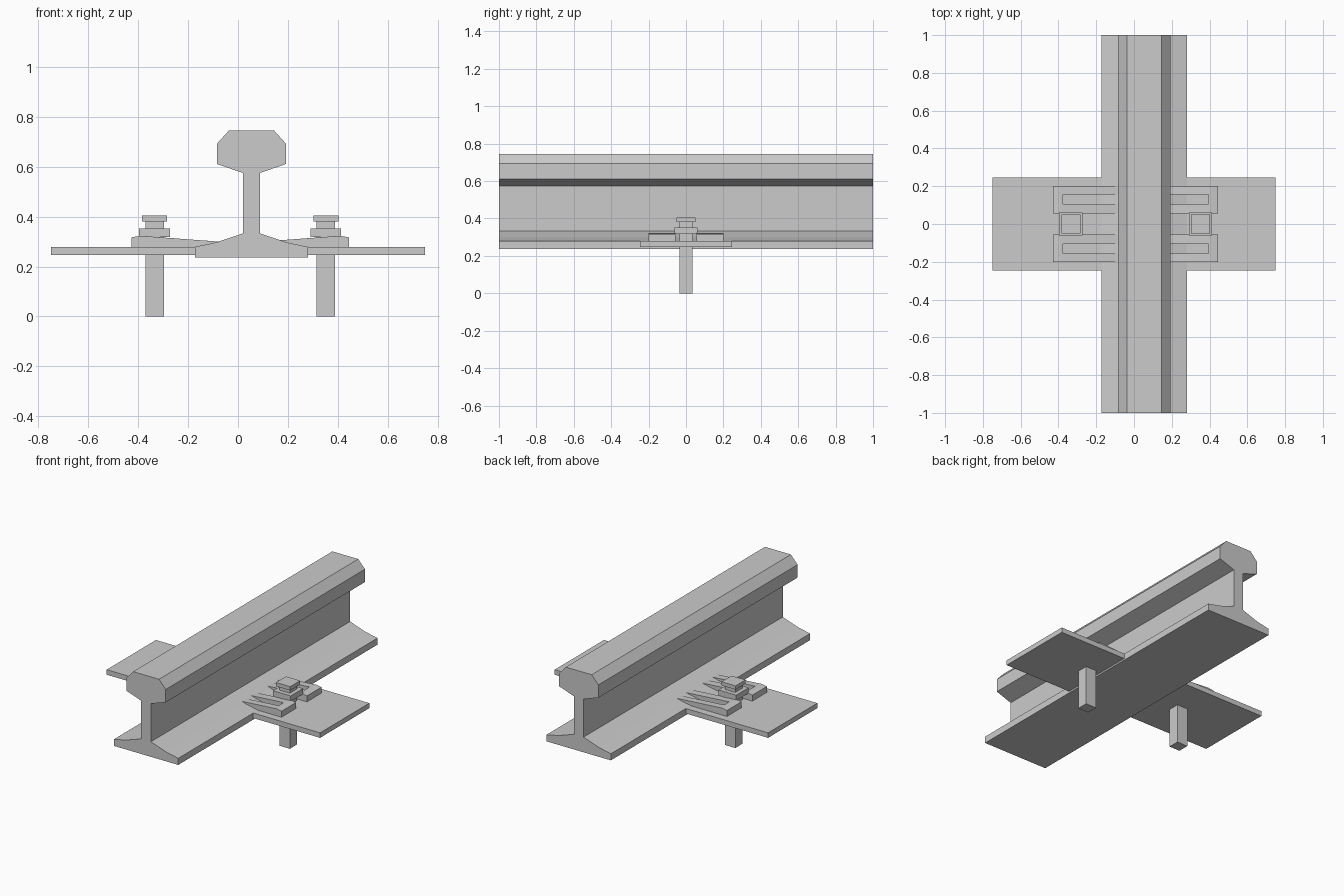
import bpy, bmesh

if "Cube" in bpy.data.objects:
    bpy.data.objects.remove(bpy.data.objects["Cube"])

MID = 0.009  # mirror line of the fastenings


def finish(name, bm):
    bmesh.ops.recalc_face_normals(bm, faces=bm.faces[:])
    me = bpy.data.meshes.new(name)
    bm.to_mesh(me)
    bm.free()
    ob = bpy.data.objects.new(name, me)
    bpy.context.collection.objects.link(ob)
    return ob


def add_box(bm, x, y, z):
    verts = bmesh.ops.create_cube(bm, size=1)["verts"]
    for v in verts:
        for i, (a, b) in enumerate((x, y, z)):
            v.co[i] = a if v.co[i] < 0 else b


# Rail: half profile mirrored about its web, extruded along y
half = [(0.226, 0.237), (0.226, 0.279), (0.14, 0.297), (0.034, 0.333),
        (0.034, 0.575), (0.138, 0.611), (0.138, 0.693), (0.091, 0.745)]
profile = [(0.054 + x, z) for x, z in half] + [(0.054 - x, z) for x, z in reversed(half)]
bm = bmesh.new()
face = bm.faces.new([bm.verts.new((x, -1, z)) for x, z in profile])
ext = bmesh.ops.extrude_face_region(bm, geom=[face])["geom"]
# keep the starting cap so the rail is closed at both ends
for v in ext:
    if isinstance(v, bmesh.types.BMVert):
        v.co.y = 1
if len(bm.faces) < len(profile) + 2:
    bm.faces.new([v for v in bm.verts if v.co.y < 0])
finish("rail", bm)

# Tie plate
bm = bmesh.new()
add_box(bm, (-0.75, 0.75), (-0.247, 0.247), (0.247, 0.279))
finish("tie_plate", bm)


def clip(name, side, ysign):
    """Slotted clip: sloping U-shaped top, extruded down to the plate."""
    us = [(0.437, 0.317), (0.40, 0.323), (0.385, 0.322), (0.06, 0.298)]
    ys = [0.055, 0.105, 0.155, 0.20]
    bm = bmesh.new()
    grid = [[bm.verts.new((MID + side * u, ysign * y, z)) for y in ys] for u, z in us]
    for i in range(3):
        for j in range(3):
            if (i, j) != (2, 1):  # open slot
                bm.faces.new((grid[i][j], grid[i + 1][j], grid[i + 1][j + 1], grid[i][j + 1]))
    top = bm.faces[:]
    lower = bmesh.ops.duplicate(bm, geom=top + bm.edges[:] + bm.verts[:])
    rim = [e for e in bm.edges if e.is_boundary]
    for v in lower["geom"]:
        if isinstance(v, bmesh.types.BMVert):
            v.co.z = 0.275
    bmesh.ops.bridge_loops(bm, edges=rim)
    bmesh.ops.dissolve_limit(bm, angle_limit=0.01, verts=bm.verts[:], edges=bm.edges[:])
    finish(name, bm)


for side, label in ((-1, "left"), (1, "right")):
    # Square bolt: shank, washer and cap
    c = MID + side * 0.343
    bm = bmesh.new()
    for hx, hy, z0, z1 in ((0.037, 0.035, 0, 0.385), (0.062, 0.062, 0.318, 0.353),
                           (0.05, 0.05, 0.38, 0.404)):
        add_box(bm, (c - hx, c + hx), (-hy, hy), (z0, z1))
    finish(label + "_bolt", bm)
    clip(label + "_back_clip", side, 1)
    clip(label + "_front_clip", side, -1)
